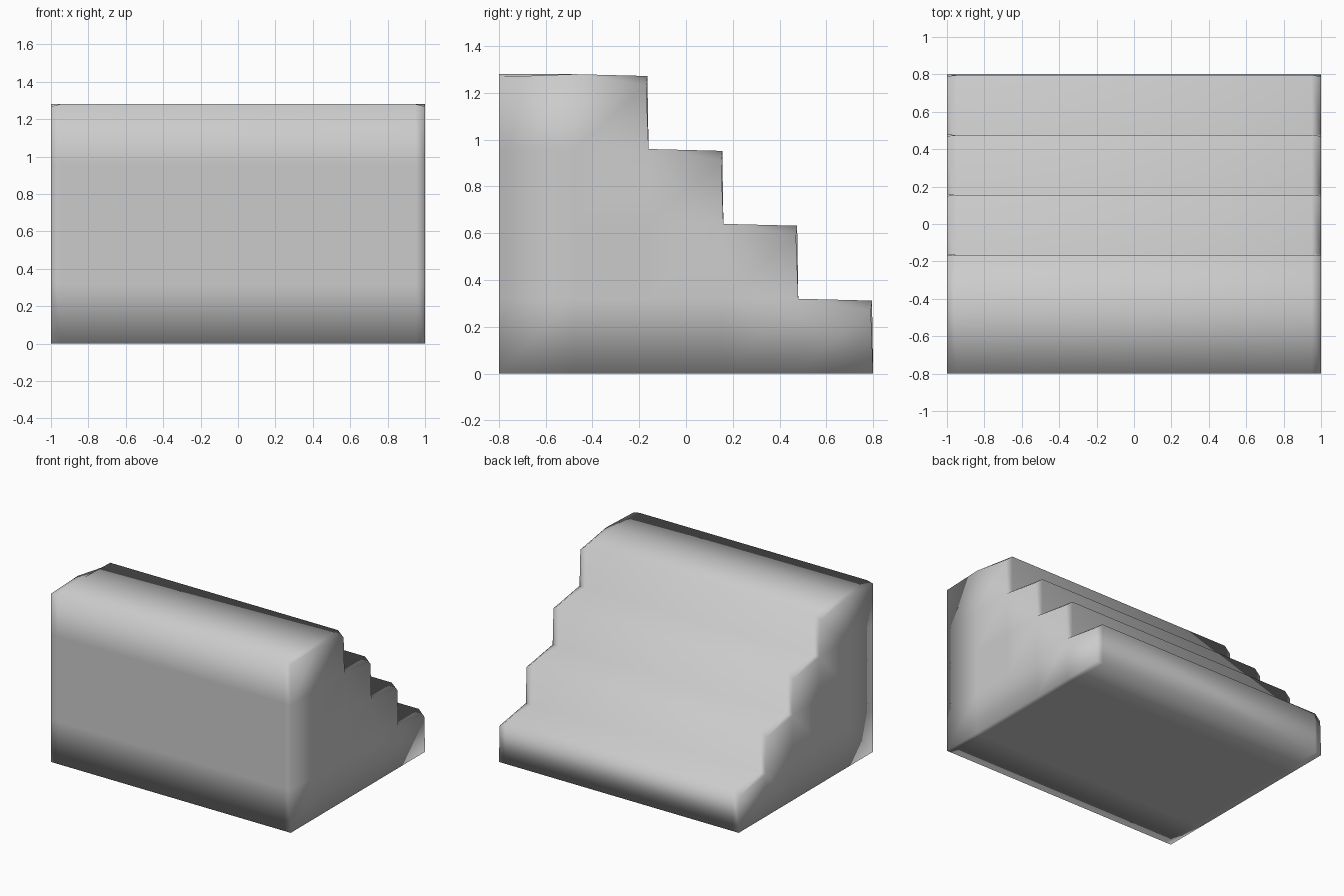
import bpy, bmesh
from mathutils import Vector

if "Cube" in bpy.data.objects:
    bpy.data.objects.remove(bpy.data.objects["Cube"])

STEP = 0.32      # rise and run of every step
COLS = 5         # cells along the depth
ROWS = 4         # cells along the height
HALF_W = 1.0
RIM = 0.95       # loop just inside each side wall


def column_height(j):
    return min(ROWS, COLS - j)


bm = bmesh.new()

# Stepped side profile as a grid of square cells
pts = {}


def vert(j, k):
    if (j, k) not in pts:
        pts[j, k] = bm.verts.new((-HALF_W, -0.8 + j * STEP, k * STEP))
    return pts[j, k]


for j in range(COLS):
    for k in range(column_height(j)):
        bm.faces.new((vert(j, k), vert(j + 1, k), vert(j + 1, k + 1), vert(j, k + 1)))

# Extrude across the width and add a loop near each side wall
ext = bmesh.ops.extrude_face_region(bm, geom=bm.faces[:], use_keep_orig=True)
new_verts = [g for g in ext["geom"] if isinstance(g, bmesh.types.BMVert)]
bmesh.ops.translate(bm, verts=new_verts, vec=(2 * HALF_W, 0, 0))
for x in (-RIM, RIM):
    bmesh.ops.bisect_plane(bm, geom=bm.verts[:] + bm.edges[:] + bm.faces[:],
                           plane_co=(x, 0, 0), plane_no=(1, 0, 0))

# Soften the step noses, more strongly at the side walls
noses = [(-0.8 + (j + 1) * STEP, column_height(j) * STEP) for j in range(1, COLS)]
for v in bm.verts:
    at_wall = abs(v.co.x) > 0.99
    for y, z in noses:
        if abs(v.co.y - y) < 0.001 and abs(v.co.z - z) < 0.001:
            v.co += Vector((0, -0.01, -0.05) if at_wall else (0, -0.005, -0.008))
            break
    else:
        if at_wall and v.co.y < -0.79 and v.co.z > 1.27:
            v.co.z -= 0.012

bmesh.ops.recalc_face_normals(bm, faces=bm.faces[:])
for f in bm.faces:
    f.smooth = True

mesh = bpy.data.meshes.new("stair_block")
bm.to_mesh(mesh)
bm.free()
stairs = bpy.data.objects.new("stair_block", mesh)
bpy.context.collection.objects.link(stairs)
